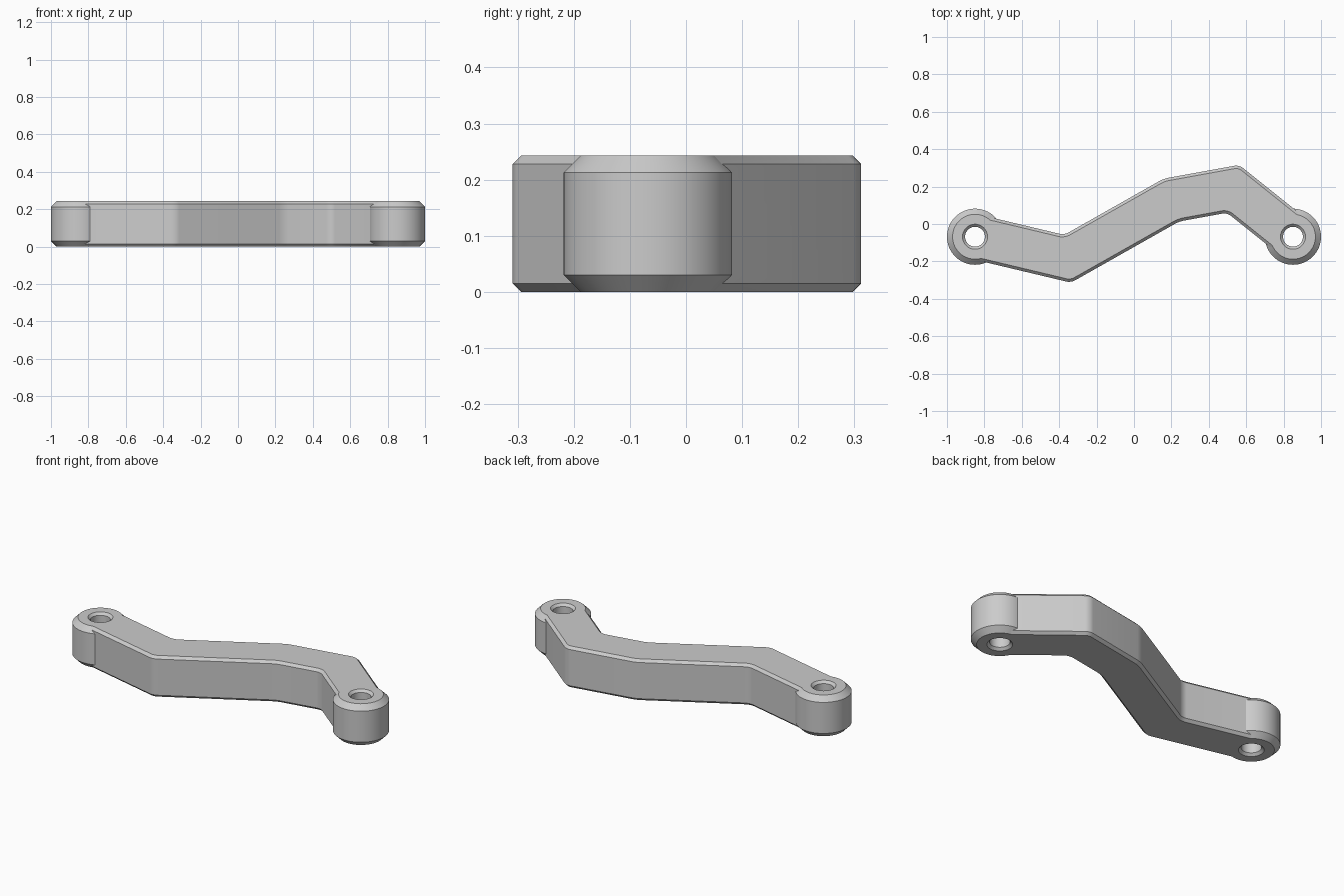
import bpy
import bmesh
from math import cos, sin, pi
from mathutils import Vector

old = bpy.data.objects.get("Cube")
if old:
    bpy.data.objects.remove(old, do_unlink=True)

HEIGHT = 0.243
HALF_WIDTH = 0.12
PATH = [Vector(p) for p in ((-0.85, -0.068), (-0.355, -0.186), (0.2, 0.128),
                            (0.53, 0.188), (0.85, -0.068))]

grey = bpy.data.materials.new("plain grey")
grey.use_nodes = True
colour = (0.6, 0.6, 0.6, 1)
grey.diffuse_color = colour
grey.node_tree.nodes["Principled BSDF"].inputs["Base Color"].default_value = colour


def add_object(name, bm):
    bmesh.ops.recalc_face_normals(bm, faces=bm.faces)
    mesh = bpy.data.meshes.new(name)
    bm.to_mesh(mesh)
    bm.free()
    mesh.materials.append(grey)
    obj = bpy.data.objects.new(name, mesh)
    bpy.context.collection.objects.link(obj)
    return obj


def lathe(name, centre, profile, sides=64):
    """Closed solid turned from (radius, height) pairs."""
    bm = bmesh.new()
    rings = [[bm.verts.new((centre.x + r * cos(2 * pi * i / sides),
                            centre.y + r * sin(2 * pi * i / sides), z))
              for i in range(sides)] for r, z in profile]
    for low, high in zip(rings, rings[1:]):
        for i in range(sides):
            j = (i + 1) % sides
            bm.faces.new((low[i], low[j], high[j], high[i]))
    bm.faces.new(rings[0][::-1])
    bm.faces.new(rings[-1])
    return add_object(name, bm)


def offset_path(path, distance):
    """Mitred offset of an open polyline."""
    dirs = [(b - a).normalized() for a, b in zip(path, path[1:])]
    out = []
    for i, p in enumerate(path):
        before, after = dirs[max(i - 1, 0)], dirs[min(i, len(dirs) - 1)]
        tangent = (before + after).normalized()
        normal = Vector((-tangent.y, tangent.x))
        out.append(p + normal * distance / tangent.dot(after))
    return out


def combine(target, tool, operation):
    mod = target.modifiers.new(operation.lower(), 'BOOLEAN')
    mod.operation = operation
    mod.solver = 'EXACT'
    mod.object = tool
    bpy.context.view_layer.objects.active = target
    bpy.ops.object.modifier_apply(modifier=mod.name)
    bpy.data.objects.remove(tool, do_unlink=True)


# Cranked bar: rounded bends, then chamfered top and bottom rims
bm = bmesh.new()
outline = offset_path(PATH, -HALF_WIDTH) + offset_path(PATH, HALF_WIDTH)[::-1]
base = bm.faces.new([bm.verts.new((p.x, p.y, 0)) for p in outline])
top = bmesh.ops.extrude_face_region(bm, geom=[base], use_keep_orig=True)
bmesh.ops.translate(bm, vec=(0, 0, HEIGHT),
                    verts=[g for g in top["geom"] if isinstance(g, bmesh.types.BMVert)])
bmesh.ops.recalc_face_normals(bm, faces=bm.faces)
ends = (PATH[0], PATH[-1])
bends = []
for e in bm.edges:
    a, b = (v.co for v in e.verts)
    if abs(a.z - b.z) > 0.1 and all((a.xy - p).length > HALF_WIDTH + 0.01 for p in ends):
        bends.append(e)
bmesh.ops.bevel(bm, geom=bends, offset=0.025, offset_type='OFFSET', segments=6,
                profile=0.5, affect='EDGES')
rims = [e for e in bm.edges if abs(e.verts[0].co.z - e.verts[1].co.z) < 0.001]
bmesh.ops.bevel(bm, geom=rims, offset=0.015, offset_type='OFFSET', segments=1,
                affect='EDGES')
link = add_object("cranked_link", bm)

# Chamfered round bosses at both ends
for side, centre in zip(("right", "left"), ends):
    boss = lathe(side + "_boss", centre, [(0.12, 0), (0.15, 0.03),
                                          (0.15, HEIGHT - 0.03), (0.12, HEIGHT)])
    combine(link, boss, 'UNION')

# Countersunk through holes
for side, centre in zip(("right", "left"), ends):
    hole = lathe(side + "_hole_cutter", centre,
                 [(0.077, -0.01), (0.053, 0.014),
                  (0.053, HEIGHT - 0.014), (0.077, HEIGHT + 0.01)])
    hole.hide_render = True
    combine(link, hole, 'DIFFERENCE')

bpy.ops.object.select_all(action='DESELECT')
link.select_set(True)
bpy.context.view_layer.objects.active = link
bpy.ops.object.shade_smooth_by_angle(angle=pi / 6)
